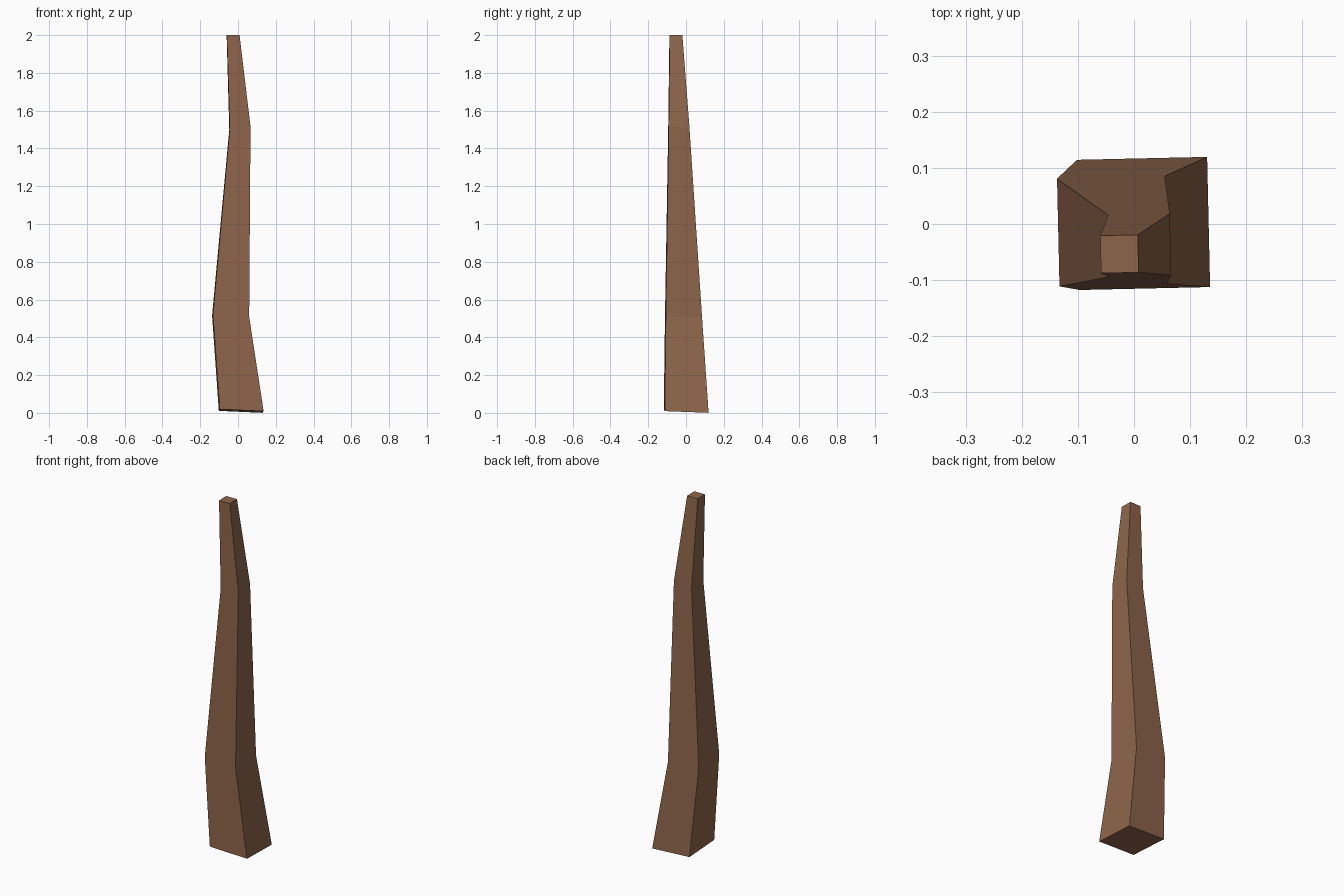
import bpy, bmesh, math
from mathutils import Matrix, Vector

if "Cube" in bpy.data.objects:
    bpy.data.objects.remove(bpy.data.objects["Cube"])

# Square cross-sections: centre x, y, z, half width, slope along x, slope along y
SECTIONS = [
    (0.017, 0.001, 0.010, 0.116, -0.043, -0.039),
    (-0.039, -0.013, 0.512, 0.096, -0.06, -0.03),
    (0.010, -0.038, 1.507, 0.055, 0.12, -0.02),
    (-0.026, -0.0535, 2.0, 0.0335, 0.0, 0.0),
]
CORNERS = [(-1, -1), (1, -1), (1, 1), (-1, 1)]
YAW = Matrix.Rotation(math.radians(1.3), 3, 'Z')

# Bent, tapering trunk
bm = bmesh.new()
rings = []
for cx, cy, cz, half, sx, sy in SECTIONS:
    ring = []
    for u, v in CORNERS:
        offset = YAW @ Vector((u * half, v * half, 0))
        offset.z = offset.x * sx + offset.y * sy
        ring.append(bm.verts.new(Vector((cx, cy, cz)) + offset))
    rings.append(ring)
for low, high in zip(rings, rings[1:]):
    for i in range(4):
        j = (i + 1) % 4
        bm.faces.new((low[i], low[j], high[j], high[i]))

# End caps
bm.faces.new(rings[0][::-1])
bm.faces.new(rings[-1])
bmesh.ops.recalc_face_normals(bm, faces=bm.faces)

mesh = bpy.data.meshes.new("trunk")
bm.to_mesh(mesh)
bm.free()
trunk = bpy.data.objects.new("trunk", mesh)
bpy.context.collection.objects.link(trunk)

# Brown bark
bark = bpy.data.materials.new("bark")
bark.diffuse_color = (0.27, 0.13, 0.07, 1)
bark.use_nodes = True
bark.node_tree.nodes["Principled BSDF"].inputs["Base Color"].default_value = bark.diffuse_color
mesh.materials.append(bark)
